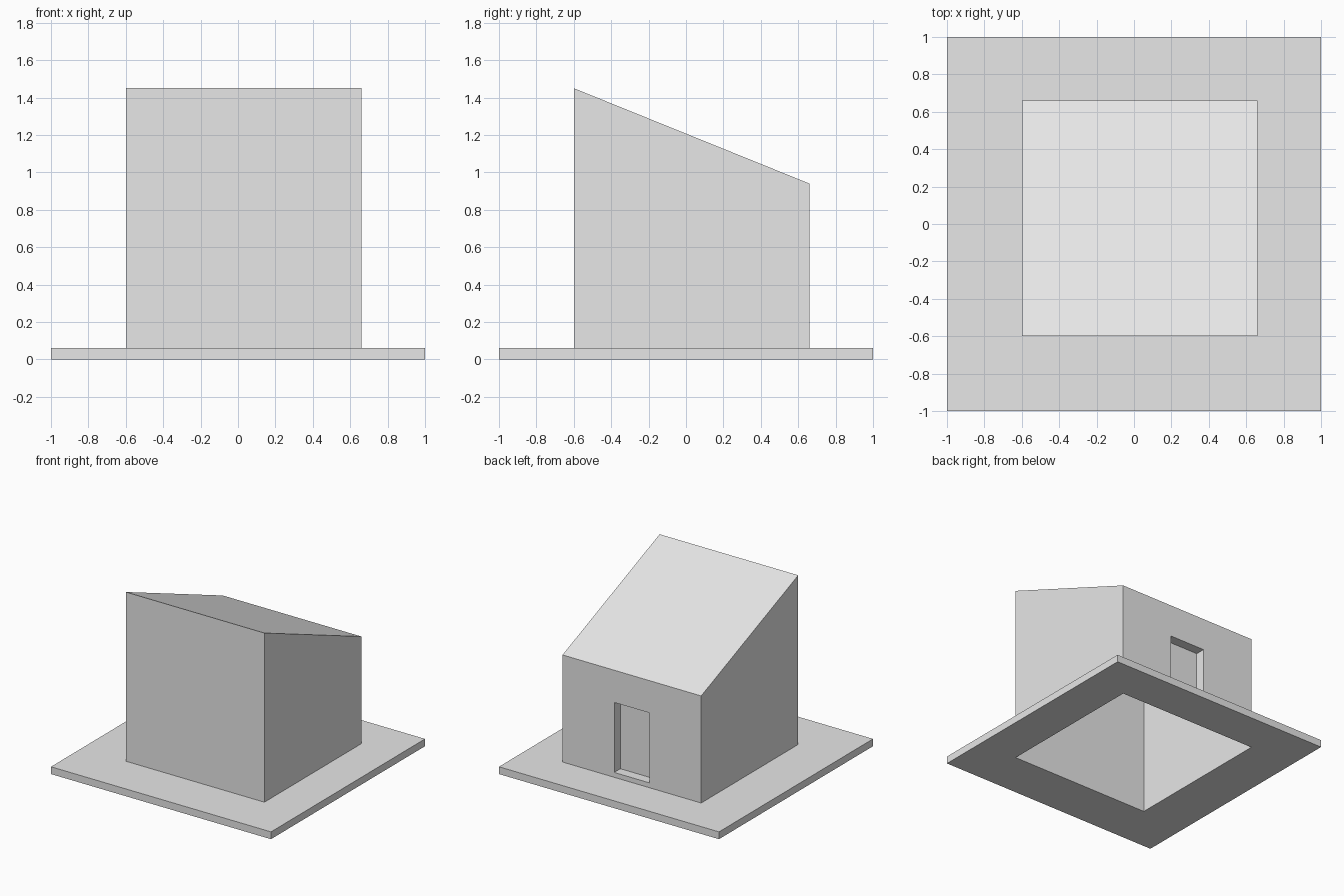
import bpy
import bmesh
from mathutils import Vector

if "Cube" in bpy.data.objects:
    bpy.data.objects.remove(bpy.data.objects["Cube"], do_unlink=True)

LOW, HIGH = -0.6, 0.66            # footprint of the house in x and y
SLAB_TOP = 0.06
FRONT_TOP, BACK_TOP = 1.45, 0.94
DOOR_X, DOOR_Z, DOOR_DEPTH = (-0.13, 0.19), (0.1, 0.675), 0.08

grey = bpy.data.materials.new("light grey")
grey.use_nodes = True
grey.diffuse_color = (0.8, 0.8, 0.8, 1)
grey.node_tree.nodes["Principled BSDF"].inputs["Base Color"].default_value = (0.8, 0.8, 0.8, 1)


def cut(bm, faces, axis, value):
    """Split the given faces along an axis-aligned plane."""
    geom = set(faces)
    for f in faces:
        geom.update(f.edges)
        geom.update(f.verts)
    normal = Vector((0, 0, 0))
    normal[axis] = 1
    bmesh.ops.bisect_plane(bm, geom=list(geom), plane_co=normal * value, plane_no=normal)


def finish(bm, name):
    mesh = bpy.data.meshes.new(name)
    bm.to_mesh(mesh)
    bm.free()
    mesh.materials.append(grey)
    obj = bpy.data.objects.new(name, mesh)
    bpy.context.collection.objects.link(obj)
    return obj


# Base slab with an opening under the house
bm = bmesh.new()
bmesh.ops.create_cube(bm, size=2)
for v in bm.verts:
    v.co.z = SLAB_TOP if v.co.z > 0 else 0
for axis in (0, 1):
    for value in (LOW, HIGH):
        cut(bm, bm.faces[:], axis, value)
opening = []
for f in bm.faces:
    c = f.calc_center_median()
    if LOW < c.x < HIGH and LOW < c.y < HIGH:
        opening.append(f)
bmesh.ops.delete(bm, geom=opening, context="FACES")
finish(bm, "base_slab")

# House shell: sloped side profile extruded across, open underneath
bm = bmesh.new()
profile = [(LOW, 0), (HIGH, 0), (HIGH, BACK_TOP), (LOW, FRONT_TOP)]
side = bm.faces.new([bm.verts.new((LOW, y, z)) for y, z in profile])
ext = bmesh.ops.extrude_face_region(bm, geom=[side], use_keep_orig=True)
bmesh.ops.translate(bm, vec=(HIGH - LOW, 0, 0),
                    verts=[g for g in ext["geom"] if isinstance(g, bmesh.types.BMVert)])
bmesh.ops.recalc_face_normals(bm, faces=bm.faces[:])
floor = [f for f in bm.faces if f.normal.z < -0.9]
bmesh.ops.delete(bm, geom=floor, context="FACES_ONLY")

# Recessed doorway in the back wall
for axis, values in ((0, DOOR_X), (2, DOOR_Z)):
    for value in values:
        cut(bm, [f for f in bm.faces if f.normal.y > 0.9], axis, value)
door = []
for f in bm.faces:
    c = f.calc_center_median()
    if f.normal.y > 0.9 and DOOR_X[0] < c.x < DOOR_X[1] and DOOR_Z[0] < c.z < DOOR_Z[1]:
        door.append(f)
pushed = bmesh.ops.extrude_discrete_faces(bm, faces=door)["faces"]
bmesh.ops.translate(bm, vec=(0, -DOOR_DEPTH, 0), verts=list({v for f in pushed for v in f.verts}))
finish(bm, "house_shell")
